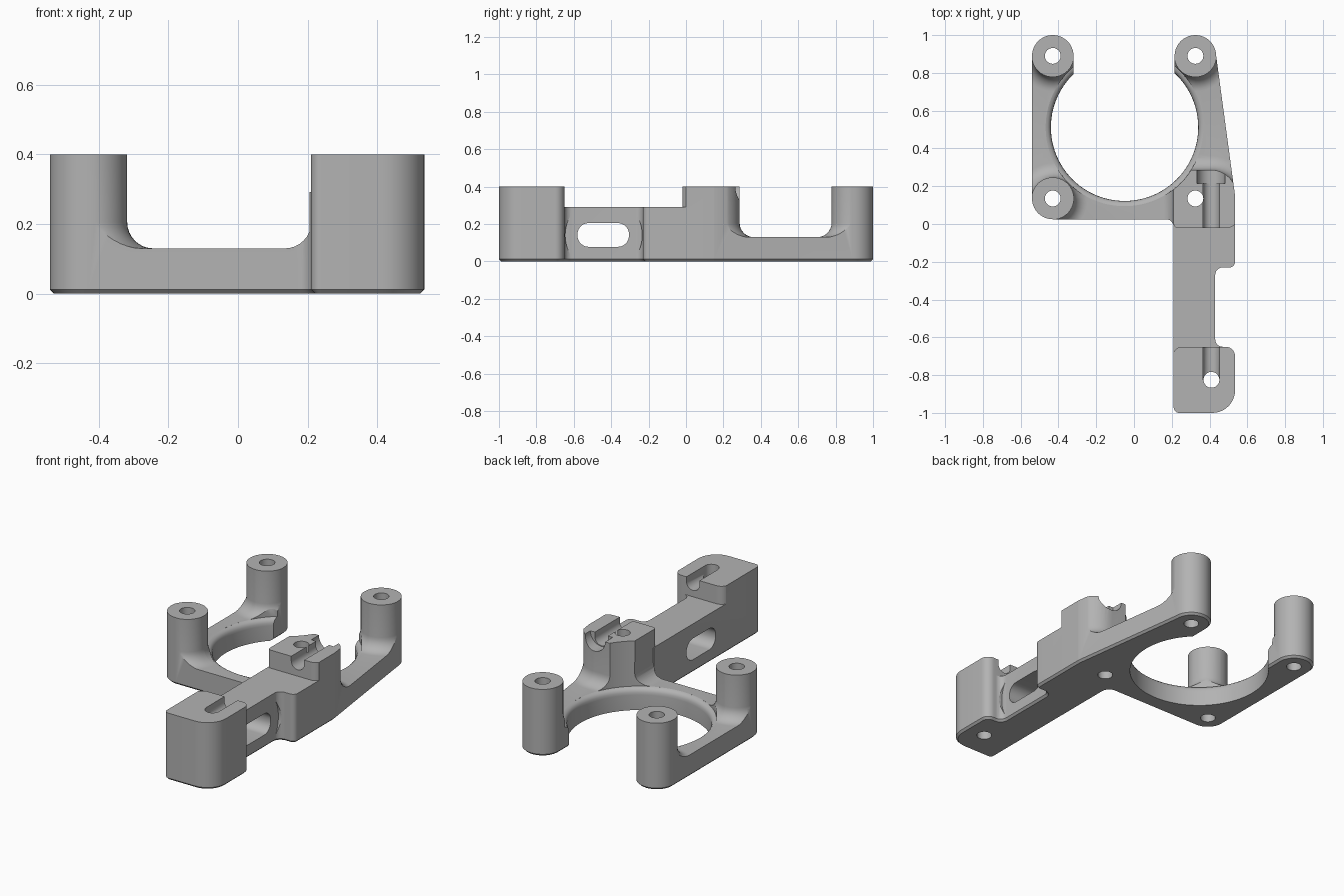
import bpy, bmesh, math
from mathutils import Vector, Matrix

cube = bpy.data.objects.get("Cube")
if cube:
    bpy.data.objects.remove(cube)

grey = bpy.data.materials.new("plain_grey")
grey.use_nodes = True
grey.diffuse_color = (0.45, 0.45, 0.45, 1)
grey.node_tree.nodes["Principled BSDF"].inputs["Base Color"].default_value = (0.45, 0.45, 0.45, 1)

UP = Matrix.Identity(3)
ALONG_X = Matrix(((0, 0, 1), (1, 0, 0), (0, 1, 0)))    # profile (y, z), depth x
ALONG_Y = Matrix(((1, 0, 0), (0, 0, 1), (0, 1, 0)))    # profile (x, z), depth y


def rounded(corners, steps=10):
    """Polygon from (x, y, radius) corners, each replaced by a tangent arc."""
    pts = []
    for i, (x, y, r) in enumerate(corners):
        p = Vector((x, y))
        if r == 0:
            pts.append(p)
            continue
        a = (Vector(corners[i - 1][:2]) - p).normalized()
        b = (Vector(corners[(i + 1) % len(corners)][:2]) - p).normalized()
        half = a.angle(b) / 2
        c = p + (a + b).normalized() * r / math.sin(half)
        s, e = p + a * r / math.tan(half) - c, p + b * r / math.tan(half) - c
        start = math.atan2(s.y, s.x)
        sweep = (math.atan2(e.y, e.x) - start + math.pi) % math.tau - math.pi
        for k in range(steps + 1):
            t = start + sweep * k / steps
            pts.append(c + Vector((math.cos(t), math.sin(t))) * r)
    return pts


def rect(x0, y0, x1, y1, radii=(0, 0, 0, 0), grow=0.0):
    """Rounded rectangle; radii run from front left, counter-clockwise."""
    xy = ((x0 - grow, y0 - grow), (x1 + grow, y0 - grow),
          (x1 + grow, y1 + grow), (x0 - grow, y1 + grow))
    return rounded([(*p, (r + grow) * 0.999 if r else 0) for p, r in zip(xy, radii)])


def circle(x, y, r, n=48):
    return [Vector((x + r * math.cos(math.tau * k / n), y + r * math.sin(math.tau * k / n)))
            for k in range(n)]


def loft(name, layers, axes=UP, chamfer=0):
    """Closed solid through (polygon, depth) layers."""
    bm = bmesh.new()
    rings = [[bm.verts.new(axes @ Vector((p[0], p[1], d))) for p in pts] for pts, d in layers]
    bm.faces.new(rings[0])
    bm.faces.new(rings[-1])
    for lo, hi in zip(rings, rings[1:]):
        for i in range(len(lo)):
            bm.faces.new((lo[i - 1], lo[i], hi[i], hi[i - 1]))
    bmesh.ops.recalc_face_normals(bm, faces=bm.faces)
    if chamfer:
        low = set(rings[0])
        edges = [e for e in bm.edges if e.verts[0] in low and e.verts[1] in low]
        bmesh.ops.bevel(bm, geom=edges, offset=chamfer, segments=1, affect='EDGES', clamp_overlap=False)
    mesh = bpy.data.meshes.new(name)
    bm.to_mesh(mesh)
    bm.free()
    mesh.materials.append(grey)
    ob = bpy.data.objects.new(name, mesh)
    bpy.context.collection.objects.link(ob)
    return ob


def prism(name, pts, d0, d1, axes=UP, chamfer=0):
    return loft(name, [(pts, d0), (pts, d1)], axes, chamfer)


def combine(body, tool, operation):
    mod = body.modifiers.new("combine", 'BOOLEAN')
    mod.operation, mod.solver, mod.object = operation, 'EXACT', tool
    bpy.context.view_layer.objects.active = body
    bpy.ops.object.modifier_apply(modifier=mod.name)
    bpy.data.objects.remove(tool)


PLATE, TOP, FLARE = 0.13, 0.4, 0.075


def column(name, x0, y0, x1, y1, radii):
    """Full-height column whose foot sweeps out into the plate."""
    layers = [(rect(x0, y0, x1, y1, radii, FLARE), 0)]
    for k in range(9):
        t = math.pi / 2 * (1 - k / 8)
        layers.append((rect(x0, y0, x1, y1, radii, FLARE * (1 - math.cos(t))),
                       PLATE + FLARE * (1 - math.sin(t))))
    layers.append((rect(x0, y0, x1, y1, radii), TOP))
    return loft(name, layers)


# Rough stock: plate, posts, clamp block, bar and end block
body = prism("mounting_bracket", rect(-0.8, -1.3, 0.8, 1.3), -0.1, PLATE)
posts = [(-0.43, 0.89), (0.325, 0.89), (-0.43, 0.135)]
R = 0.112
for x, y in posts:
    combine(body, column("post", x - R, y - R, x + R, y + R, (R,) * 4), 'UNION')
combine(body, column("clamp_block", 0.21, -0.02, 0.545, 0.287, (0.02, 0.05, 0.14, 0.06)), 'UNION')
combine(body, prism("bar", rect(0.205, -1.2, 0.7, 0.01), -0.05, 0.292), 'UNION')
combine(body, prism("end_block", rect(0.205, -1.1, 0.54, -0.65, (0.02, 0.02, 0.05, 0.05)), 0.03, TOP), 'UNION')


# Trim the stock to the overall footprint
def back_arc(x, y, r=0.11, n=24):
    return [(x + r * math.cos(math.pi * k / n), y + r * math.sin(math.pi * k / n), 0)
            for k in range(n + 1)]


footprint = [(-0.54, 0.025, 0.11), (0.21, 0.025, 0.04), (0.21, -1, 0.03), (0.535, -1, 0.12),
             (0.535, -0.65, 0.05), (0.43, -0.65, 0.04), (0.43, -0.23, 0.04),
             (0.535, -0.23, 0.03), (0.535, 0.15, 0.04)]
footprint += back_arc(*posts[1]) + [(0.215, 0.7, 0), (-0.32, 0.7, 0)] + back_arc(*posts[0])
combine(body, prism("footprint", rounded(footprint), 0, 0.6, chamfer=0.012), 'INTERSECT')

# Large round opening with a softened upper lip
lip = [(0.39, -0.1), (0.39, 0.09)]
lip += [(0.42 - 0.03 * math.cos(t), 0.095 + 0.035 * math.sin(t)) for t in (0.3, 0.7, 1.1, 1.5)]
lip += [(0.42, 0.6)]
combine(body, loft("opening", [(circle(-0.05, 0.512, r, 96), z) for r, z in lip]), 'DIFFERENCE')

# Vertical screw holes
for x, y in posts + [(0.325, 0.135), (0.41, -0.825)]:
    combine(body, prism("screw_hole", circle(x, y, 0.042, 32), -0.1, 0.6), 'DIFFERENCE')

# Rod channels and nut pocket along the top of the two blocks
channel = rect(0.366, 0.33, 0.452, 0.6, (0.043, 0.043, 0.01, 0.01))
for y0, y1 in ((-0.825, -0.6), (-0.1, 0.22)):
    combine(body, prism("rod_channel", channel, y0, y1, ALONG_Y), 'DIFFERENCE')
combine(body, prism("nut_pocket", circle(0.408, TOP, 0.074), 0.215, 0.4, ALONG_Y), 'DIFFERENCE')

# Side window through the bar and its round clearance
window = rect(-0.58, 0.078, -0.305, 0.205, (0.06,) * 4)
combine(body, prism("window", window, 0, 0.7, ALONG_X), 'DIFFERENCE')
combine(body, prism("clearance", circle(-0.44, 0.14, 0.206, 64), 0.431, 0.7, ALONG_X), 'DIFFERENCE')

bpy.ops.object.select_all(action='DESELECT')
body.select_set(True)
bpy.context.view_layer.objects.active = body
bpy.ops.object.shade_smooth_by_angle(angle=math.radians(30))
